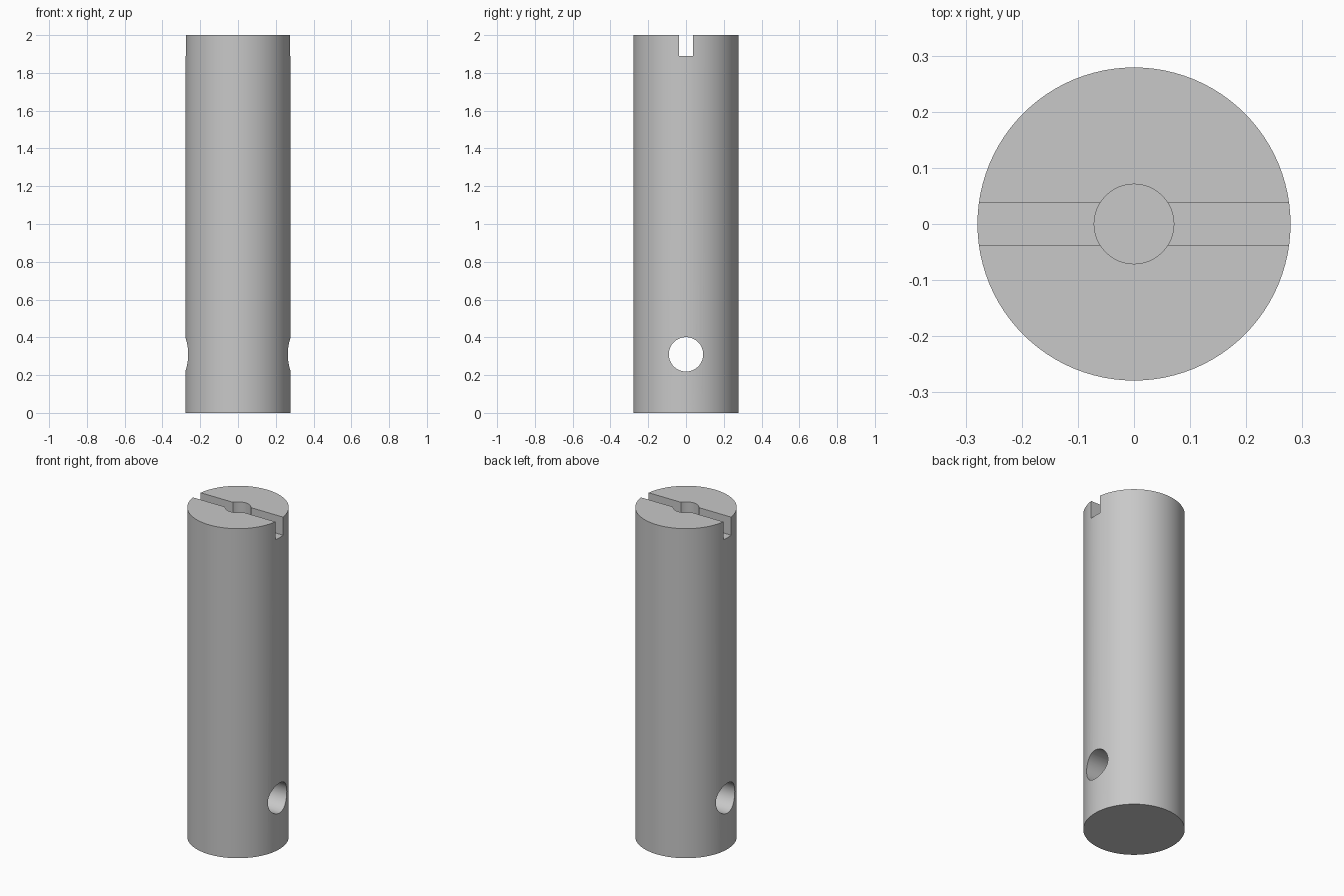
import bpy
import math

cube = bpy.data.objects.get("Cube")
if cube:
    bpy.data.objects.remove(cube, do_unlink=True)

RADIUS, HEIGHT = 0.279, 2.0
SLOT_FLOOR = 1.89

# One plain grey metal
grey = bpy.data.materials.new("grey metal")
grey.use_nodes = True
colour = (0.58, 0.58, 0.58, 1)
grey.diffuse_color = colour
grey.node_tree.nodes["Principled BSDF"].inputs["Base Color"].default_value = colour


def cylinder(name, radius, depth, centre, sides, rotation=(0, 0, 0)):
    bpy.ops.mesh.primitive_cylinder_add(vertices=sides, radius=radius, depth=depth,
                                        location=centre, rotation=rotation)
    obj = bpy.context.object
    obj.name = name
    obj.data.materials.append(grey)
    return obj


def box(name, size, centre):
    bpy.ops.mesh.primitive_cube_add(size=1, location=centre)
    obj = bpy.context.object
    obj.name = name
    obj.scale = size
    obj.data.materials.append(grey)
    return obj


def cut(target, cutter):
    cutter.hide_render = True
    mod = target.modifiers.new(cutter.name, "BOOLEAN")
    mod.operation = "DIFFERENCE"
    mod.solver = "EXACT"
    mod.object = cutter
    bpy.context.view_layer.objects.active = target
    bpy.ops.object.modifier_apply(modifier=mod.name)
    bpy.data.objects.remove(cutter, do_unlink=True)


# Round pin body
pin = cylinder("pin_body", RADIUS, HEIGHT, (0, 0, HEIGHT / 2), 96)

# Screwdriver slot across the top, blind centre bore, cross hole near the foot
cut(pin, box("slot_cutter", (1, 0.074, 0.4), (0, 0, SLOT_FLOOR + 0.2)))
bore_floor = 1.6
cut(pin, cylinder("bore_cutter", 0.071, 0.6, (0, 0, bore_floor + 0.3), 48))
cut(pin, cylinder("cross_hole_cutter", 0.091, 1, (0, 0, 0.31), 64,
                  (0, math.pi / 2, 0)))

# Smooth walls with crisp rims
bpy.ops.object.select_all(action="DESELECT")
pin.select_set(True)
bpy.context.view_layer.objects.active = pin
bpy.ops.object.shade_smooth_by_angle(angle=math.radians(30))
